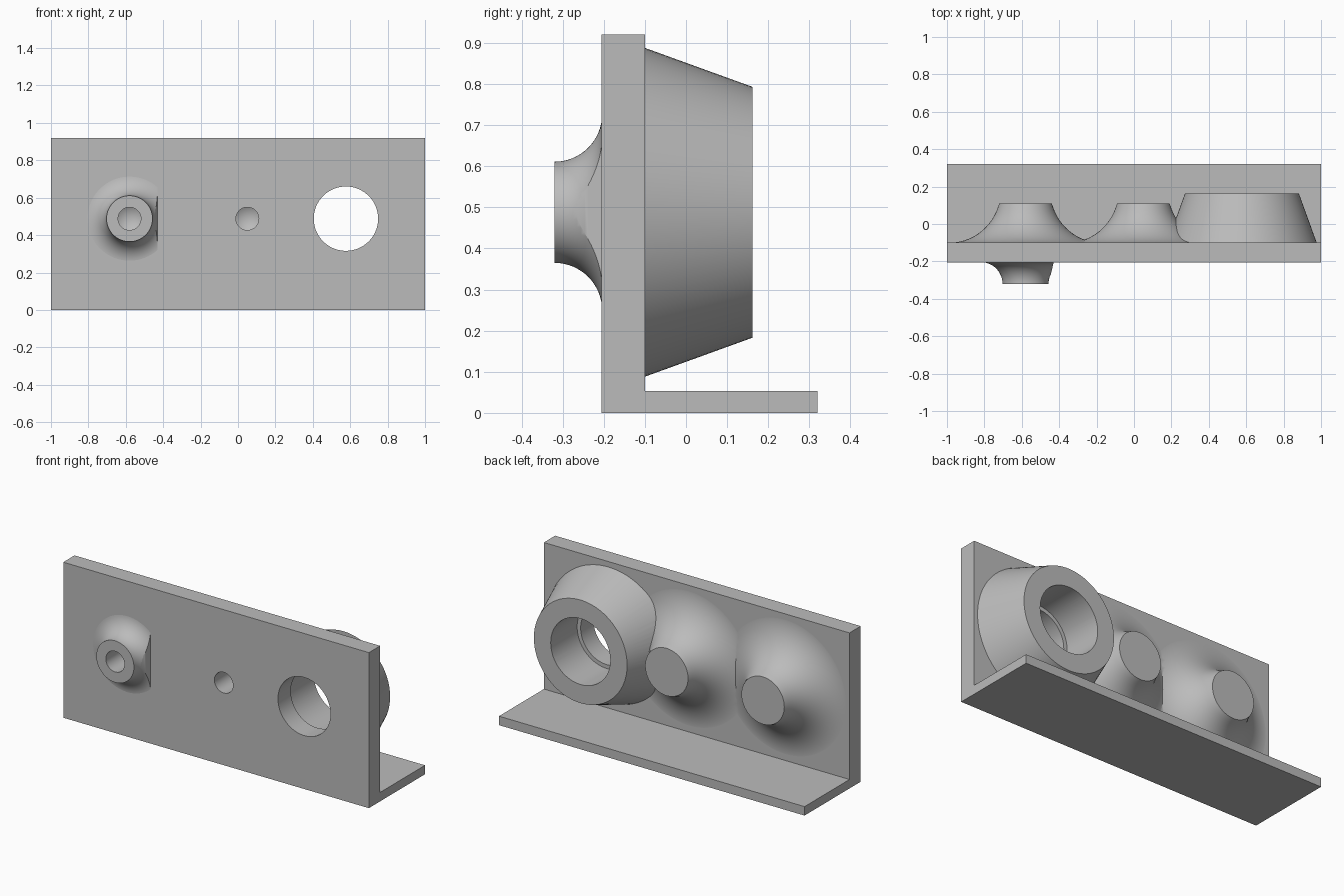
import bpy, bmesh
from math import sin, cos, tan, pi, radians
from mathutils import Matrix, Vector

if "Cube" in bpy.data.objects:
    bpy.data.objects.remove(bpy.data.objects["Cube"], do_unlink=True)

grey = bpy.data.materials.new("plain grey")
grey.use_nodes = True
colour = (0.5, 0.5, 0.5, 1)
grey.diffuse_color = colour
grey.node_tree.nodes["Principled BSDF"].inputs["Base Color"].default_value = colour

AXIS_Z = 0.488
FRONT, BACK = -0.205, -0.10
BOSS_X, MID_X, SOCKET_X = -0.58, 0.05, 0.577
DRAFT = radians(20)


def finish(name, bm):
    bmesh.ops.recalc_face_normals(bm, faces=bm.faces)
    mesh = bpy.data.meshes.new(name)
    bm.to_mesh(mesh)
    bm.free()
    mesh.materials.append(grey)
    obj = bpy.data.objects.new(name, mesh)
    bpy.context.collection.objects.link(obj)
    return obj


def lathe(name, x, profile, clip=None):
    """Solid turned about a front-to-back axis; profile is (radius, y)."""
    bm = bmesh.new()
    verts = [bm.verts.new((r, y, 0)) for r, y in profile]
    edges = [bm.edges.new(pair) for pair in zip(verts, verts[1:])]
    bmesh.ops.spin(bm, geom=verts + edges, cent=(0, 0, 0), axis=(0, 1, 0),
                   angle=2 * pi, steps=96, use_merge=True)
    bmesh.ops.remove_doubles(bm, verts=bm.verts, dist=1e-5)
    bmesh.ops.transform(bm, matrix=Matrix.Translation((x, 0, AXIS_Z)), verts=bm.verts)
    if clip:
        point, normal = clip
        cut = bmesh.ops.bisect_plane(bm, geom=bm.verts[:] + bm.edges[:] + bm.faces[:],
                                     plane_co=point, plane_no=normal, clear_outer=True)
        rim = [e for e in cut["geom_cut"] if isinstance(e, bmesh.types.BMEdge)]
        bmesh.ops.holes_fill(bm, edges=rim, sides=0)
    return finish(name, bm)


def combine(body, other, operation):
    mod = body.modifiers.new(operation, "BOOLEAN")
    mod.object, mod.operation, mod.solver = other, operation, "EXACT"
    bpy.context.view_layer.objects.active = body
    bpy.ops.object.modifier_apply(modifier=mod.name)
    bpy.data.objects.remove(other, do_unlink=True)


# Angle bracket: upright plate and foot
bm = bmesh.new()
outline = [(FRONT, 0), (0.32, 0), (0.32, 0.053), (BACK, 0.053), (BACK, 0.92), (FRONT, 0.92)]
face = bm.faces.new([bm.verts.new((-1, y, z)) for y, z in outline])
side = bmesh.ops.extrude_face_region(bm, geom=[face])["geom"]
bmesh.ops.translate(bm, vec=(2, 0, 0), verts=[v for v in side if isinstance(v, bmesh.types.BMVert)])
bracket = finish("bracket", bm)

# Rear bosses: drafted tip with a wide fillet into the plate
R, FOOT, TIP = 0.276, 0.41, 0.11
fillet = []
for i in range(17):
    a = (pi / 2 - DRAFT) * i / 16
    fillet.append((FOOT - R * sin(a), BACK - 0.0005 + R * (1 - cos(a))))
end_r, end_y = fillet[-1]
flare = [(0, -0.15), (FOOT, -0.15)] + fillet + [(end_r - (TIP - end_y) * tan(DRAFT), TIP), (0, TIP)]
parts = [lathe("rear_boss", x, flare) for x in (BOSS_X, MID_X)]

# Tapered socket
parts.append(lathe("socket", SOCKET_X, [(0, -0.15), (0.418, -0.15), (0.305, 0.162), (0, 0.162)]))

# Front boss: quarter-round flare, trimmed on one side by a sloping plane
NOSE, r = -0.32, 0.116
horn = [(0, NOSE)]
for i in range(17):
    a = pi / 2 * i / 16
    horn.append((0.123 + r * (1 - cos(a)), NOSE + r * sin(a)))
horn += [(0.239, -0.15), (0, -0.15)]
parts.append(lathe("front_boss", BOSS_X, horn, (Vector((-0.457, NOSE, 0)), Vector((1, -0.24, 0)))))

for part in parts:
    combine(bracket, part, "UNION")

# Stepped through bore and two blind drilled holes
bore = [(0, -0.4), (0.172, -0.4), (0.172, -0.085), (0.195, -0.085), (0.195, 0.4), (0, 0.4)]
combine(bracket, lathe("bore", SOCKET_X, bore), "DIFFERENCE")
drill = [(0, -0.4), (0.061, -0.4), (0.061, 0.02), (0, 0.055)]
for x in (BOSS_X, MID_X):
    combine(bracket, lathe("drill", x, drill), "DIFFERENCE")

# Smooth the turned surfaces, keep the flat faces flat
bpy.ops.object.select_all(action="DESELECT")
bracket.select_set(True)
bpy.context.view_layer.objects.active = bracket
bpy.ops.object.shade_smooth_by_angle(angle=radians(30))
for poly in bracket.data.polygons:
    if max(abs(c) for c in poly.normal) > 0.9999:
        poly.use_smooth = False
